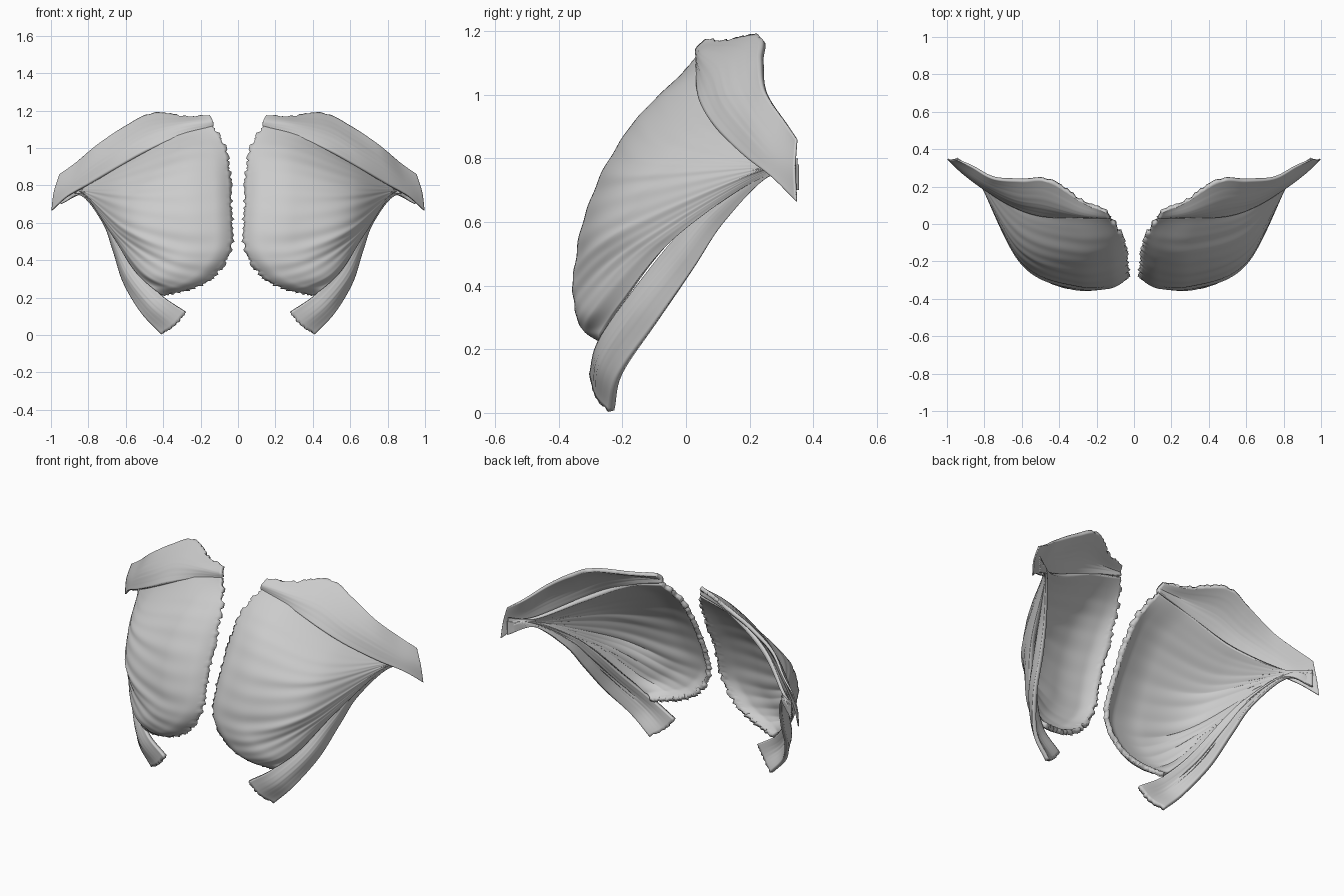
import bpy, bmesh, math, random
from mathutils import Vector

if "Cube" in bpy.data.objects:
    bpy.data.objects.remove(bpy.data.objects["Cube"])

random.seed(4)

def spline(pts, u):
    """Catmull-Rom point at u in 0..1"""
    n = len(pts) - 1
    i = min(int(u * n), n - 1)
    f = u * n - i
    b, c = pts[i], pts[i + 1]
    a = pts[i - 1] if i > 0 else 2 * b - c
    d = pts[i + 2] if i + 2 <= n else 2 * c - b
    return 0.5 * (2 * b + (c - a) * f + (2 * a - 5 * b + 4 * c - d) * f * f
                  + (3 * b - a - 3 * c + d) * f ** 3)

def sheet(name, rows, ns, nt, thick, ripple, jag, jag_side, roll=0):
    """Muscle sheet lofted through fibre rows: ripples, torn edge, rolled rim, mirrored in x"""
    rows = [[Vector(p) for p in r] for r in rows]
    jags = [random.uniform(-1, 1) * jag for _ in range(max(ns, nt) + 1)]
    lines = []
    for j in range(nt + 1):
        col = [spline(r, j / nt) for r in rows]
        lines.append([spline(col, i / ns) for i in range(ns + 1)])
    bm = bmesh.new()
    grid = []
    for j in range(nt + 1):
        t = j / nt
        line = []
        for i in range(ns + 1):
            s = i / ns
            p = lines[j][i].copy()
            w = (0.7 * math.sin(s * 47 + 2 * t) + 0.8 * math.sin(s * 83 + 1.3 - 5 * t)
                 + 0.4 * math.sin(s * 23 + 6 * t))
            p.y += ripple * w * math.sin(math.pi * min(1, t * 1.2)) * math.sin(math.pi * s)
            # rim curls back towards the ribs
            p.y += roll * max(0, 1 - t / 0.09) ** 2 * min(1, s * 3)
            if jag_side == 't' and j == 0:
                p += (lines[0][i] - lines[2][i]).normalized() * jags[i]
            if jag_side == 's' and i == ns and 3 < j < 0.36 * nt:
                p += (lines[j][ns] - lines[j][ns - 2]).normalized() * jags[j]
            line.append(bm.verts.new(p))
        grid.append(line)
    for j in range(nt):
        for i in range(ns):
            bm.faces.new((grid[j][i], grid[j][i + 1], grid[j + 1][i + 1], grid[j + 1][i]))
    bm.normal_update()
    # outer side faces the front, thickness grows inwards
    if sum(f.normal.y * f.calc_area() for f in bm.faces) > 0:
        bmesh.ops.reverse_faces(bm, faces=bm.faces)
    me = bpy.data.meshes.new(name)
    bm.to_mesh(me)
    bm.free()
    ob = bpy.data.objects.new(name, me)
    bpy.context.collection.objects.link(ob)
    # thickness thins out towards the tendon
    group = ob.vertex_groups.new(name="thick")
    for k in range(len(me.vertices)):
        t = (k // (ns + 1)) / nt
        group.add([k], 1 if t < 0.5 else 1 - 1.4 * (t - 0.5), 'REPLACE')
    so = ob.modifiers.new("thickness", 'SOLIDIFY')
    so.thickness = thick
    so.offset = -1
    so.vertex_group = "thick"
    ob.modifiers.new("mirror", 'MIRROR').use_mirror_merge = False
    bpy.context.view_layer.objects.active = ob
    ob.select_set(True)
    bpy.ops.object.shade_smooth_by_angle(angle=math.radians(50))
    ob.select_set(False)
    return ob

# Main fan: rows run from the breastbone edge to the arm tendon
sheet("chest_fan", [
    [(.13, .03, 1.12), (.35, .04, 1.06), (.60, .10, .93), (.84, .26, .80), (.95, .345, .80)],
    [(.065, -.08, 1.0), (.30, -.085, .98), (.60, .01, .88), (.84, .255, .79), (.95, .345, .79)],
    [(.04, -.18, .85), (.30, -.205, .85), (.61, -.09, .80), (.84, .25, .78), (.95, .345, .775)],
    [(.03, -.28, .65), (.30, -.30, .66), (.61, -.16, .71), (.84, .245, .77), (.95, .345, .76)],
    [(.035, -.335, .45), (.30, -.345, .47), (.60, -.215, .58), (.84, .245, .765), (.95, .345, .745)],
    [(.14, -.34, .30), (.38, -.338, .37), (.625, -.17, .53), (.835, .245, .76), (.95, .345, .73)],
    [(.27, -.325, .235), (.48, -.30, .32), (.655, -.11, .525), (.83, .245, .752), (.95, .345, .715)],
    [(.41, -.295, .21), (.55, -.21, .34), (.685, -.035, .55), (.825, .245, .742), (.95, .345, .70)],
], 120, 60, .026, .003, .010, 't', .045)

# Upper band under the collarbone: lower edge, bulging middle, upper edge
sheet("collar_band", [
    [(.13, .03, 1.115), (.30, .03, 1.07), (.50, .04, .985), (.65, .09, .90),
     (.80, .18, .81), (.92, .27, .74), (.998, .345, .665)],
    [(.135, .03, 1.145), (.29, .05, 1.13), (.48, .105, 1.09), (.63, .13, 1.005),
     (.78, .195, .91), (.90, .275, .82), (.985, .34, .765)],
    [(.15, .06, 1.175), (.28, .12, 1.172), (.46, .23, 1.187), (.60, .23, 1.12),
     (.75, .24, 1.02), (.87, .305, .92), (.955, .345, .86)],
], 24, 70, .022, .0015, .008, 's')

# Lower strip running from the ribs up to the arm tendon, tucked under the fan
sheet("lower_strip", [
    [(.41, -.245, .003), (.52, -.215, .12), (.615, -.10, .28), (.67, .02, .45), (.725, .12, .60),
     (.84, .265, .745), (.95, .35, .70)],
    [(.34, -.285, .05), (.47, -.27, .16), (.59, -.17, .31), (.665, -.03, .48), (.725, .09, .625),
     (.84, .26, .76), (.95, .35, .74)],
    [(.28, -.305, .12), (.42, -.28, .22), (.54, -.19, .355), (.655, -.035, .55), (.72, .08, .655),
     (.835, .26, .775), (.95, .35, .78)],
], 20, 60, .022, .0015, .005, 't')
